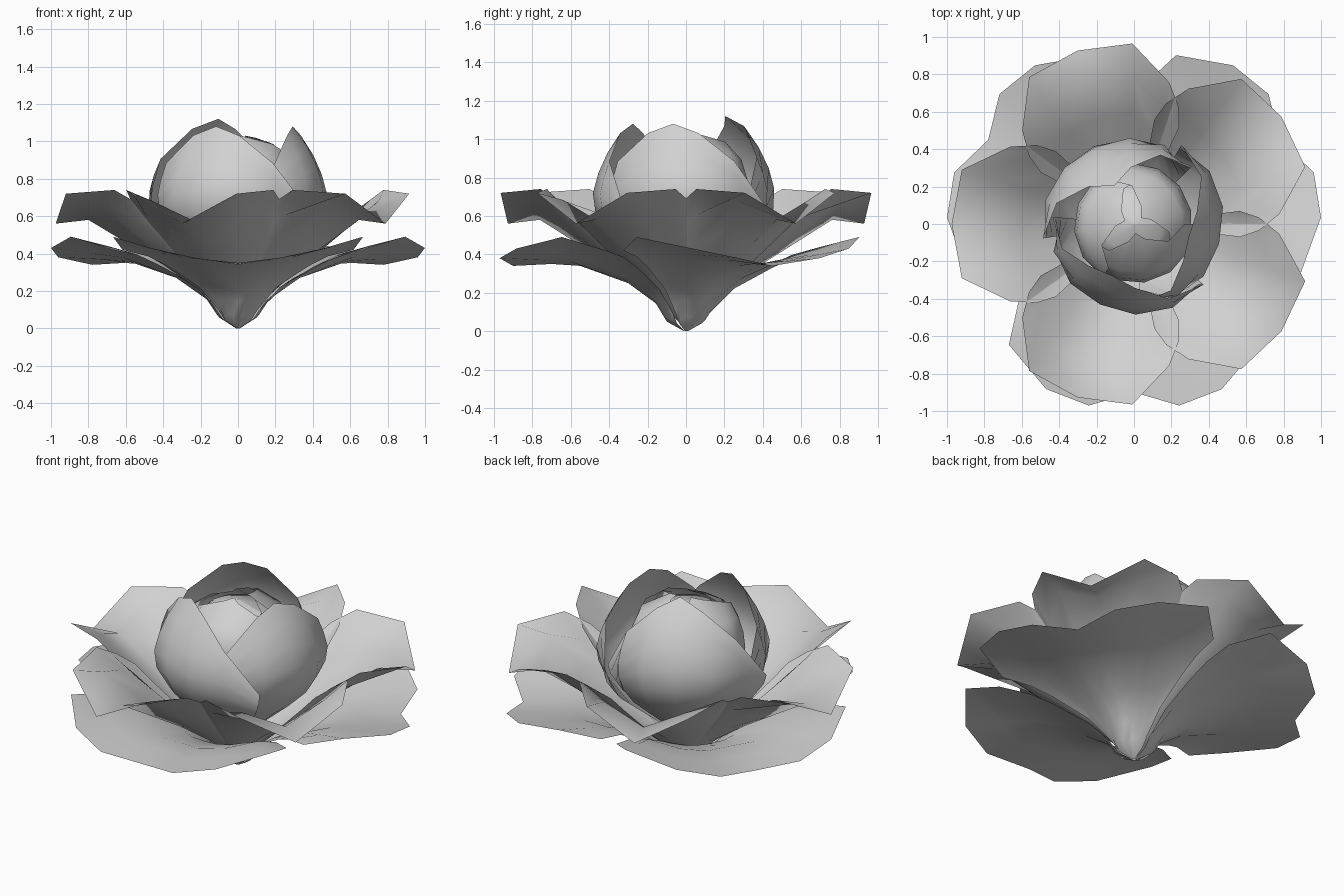
import bpy
from math import radians, sin, cos

cube = bpy.data.objects.get("Cube")
if cube:
    bpy.data.objects.remove(cube, do_unlink=True)

# One pale grey for every petal
grey = bpy.data.materials.new("pale_grey")
grey.use_nodes = True
GREY = (0.64, 0.64, 0.64, 1.0)
grey.diffuse_color = GREY
grey.node_tree.nodes["Principled BSDF"].inputs["Base Color"].default_value = GREY


def lerp(a, b, t):
    return a + (b - a) * t


def interp(table, x):
    """Linear lookup in a list of (x, y) pairs."""
    for (x0, y0), (x1, y1) in zip(table, table[1:]):
        if x <= x1:
            return lerp(y0, y1, max(0, (x - x0) / (x1 - x0)))
    return table[-1][1]


def polar(angle, r, z):
    return (r * cos(radians(angle)), r * sin(radians(angle)), z)


def add_sheet(name, columns):
    """Smooth single-sided sheet from equal-length columns of points."""
    n = len(columns[0])
    verts = [p for column in columns for p in column]
    faces = [(c * n + r, c * n + r + 1, (c + 1) * n + r + 1, (c + 1) * n + r)
             for c in range(len(columns) - 1) for r in range(n - 1)]
    mesh = bpy.data.meshes.new(name)
    mesh.from_pydata(verts, [], faces)
    mesh.materials.append(grey)
    mesh.polygons.foreach_set("use_smooth", [True] * len(faces))
    mesh.update()
    obj = bpy.data.objects.new(name, mesh)
    bpy.context.collection.objects.link(obj)


def open_petal(name, heading, spine, half_rim):
    """Fan petal: follows the spine, then lifts to each rim point (angle, r, z)."""
    rim = [(-a, r, z) for a, r, z in half_rim[:0:-1]] + half_rim
    columns = []
    for a, rim_r, rim_z in rim:
        lift = rim_z - interp(spine, rim_r)
        column = []
        for spine_r, _ in spine:
            t = spine_r / spine[-1][0]
            r = rim_r * t
            column.append(polar(heading + a, r, interp(spine, r) + lift * t * t))
        columns.append(column)
    add_sheet(name, columns)


def bud_petal(name, heading, profile, foot, shoulder, peak, half_angle, spiral):
    """Cupped petal wrapped around the axis, one edge tucked in."""
    columns = []
    sides, rows = 6, 8
    for c in range(sides + 1):
        u = 2 * c / sides - 1
        top = lerp(shoulder, peak, 1 - u * u)
        column = []
        for k in range(rows + 1):
            z = lerp(foot, top, k / rows)
            r = interp(profile, z) * (1 + spiral * u)
            column.append(polar(heading + u * half_angle, r, z))
        columns.append(column)
    add_sheet(name, columns)


# Three wide lower petals with notched tips
lower_spine = [(0.01, 0), (0.1, 0.05), (0.15, 0.14), (0.3, 0.25),
               (0.55, 0.34), (0.7, 0.35), (0.9, 0.34)]
lower_rim = [(0, 0.9, 0.34), (14, 1.0, 0.38), (28, 1.0, 0.43),
             (46, 0.93, 0.49), (56, 0.745, 0.42)]
for i in range(3):
    open_petal(f"lower_petal_{i + 1}", 30 + 120 * i, lower_spine, lower_rim)

# Five upper petals with drooping tips
upper_spine = [(0.01, 0.02), (0.08, 0.09), (0.2, 0.2), (0.4, 0.34),
               (0.6, 0.46), (0.8, 0.58), (0.975, 0.56)]
upper_rim = [(0, 0.975, 0.56), (17.5, 0.965, 0.72), (32, 0.78, 0.74),
             (39, 0.67, 0.66), (43, 0.57, 0.58)]
for i in range(5):
    open_petal(f"upper_petal_{i + 1}", 36 + 72 * i, upper_spine, upper_rim)

# Three cupped petals around the bud
outer_profile = [(0.2, 0.05), (0.36, 0.24), (0.48, 0.38), (0.6, 0.46), (0.72, 0.475),
                 (0.85, 0.44), (0.97, 0.38), (1.08, 0.3), (1.12, 0.23)]
for name, heading, peak in (("front", 247, 1.08), ("left", 347, 1.08), ("back", 117, 1.12)):
    bud_petal(f"{name}_bud_petal", heading, outer_profile, 0.2, 0.64, peak, 72, 0.06)

# Closed inner bud of three tighter petals and a small core
inner_profile = [(0.25, 0.04), (0.45, 0.2), (0.58, 0.29), (0.72, 0.32),
                 (0.86, 0.3), (0.95, 0.25), (1.0, 0.18), (1.03, 0.05)]
for i in range(3):
    bud_petal(f"inner_petal_{i + 1}", 40 + 120 * i, inner_profile, 0.25, 0.93, 1.03, 80, 0.04)

core_profile = [(0.4, 0.1), (0.7, 0.24), (0.88, 0.24), (0.96, 0.16), (1.0, 0.0)]
add_sheet("bud_core", [[polar(36 * a, r, z) for z, r in core_profile] for a in range(11)])
